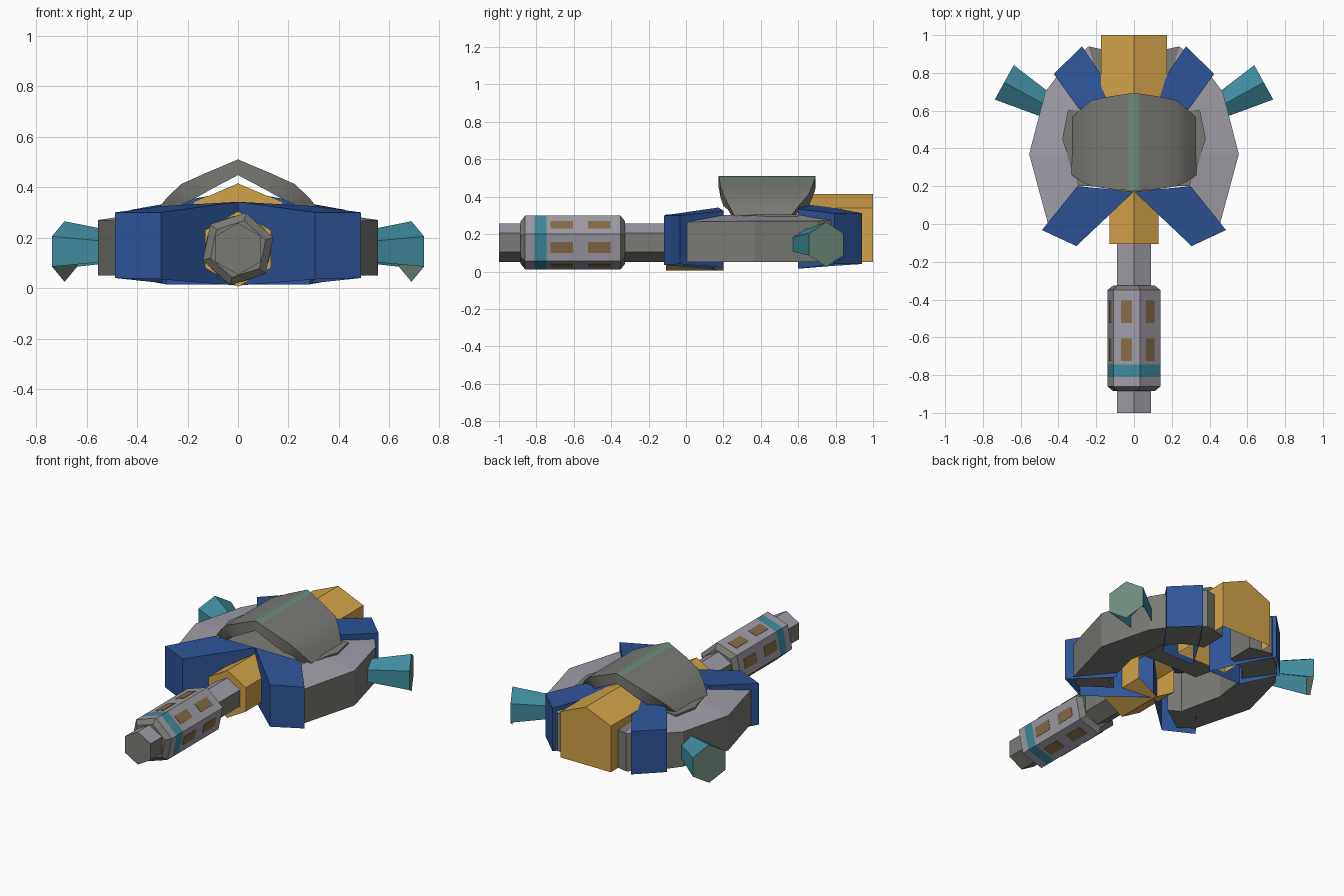
import bpy, bmesh, math
from mathutils import Vector

if "Cube" in bpy.data.objects:
    bpy.data.objects.remove(bpy.data.objects["Cube"])


def material(name, r, g, b):
    m = bpy.data.materials.new(name)
    lin = [((c / 255 + 0.055) / 1.055) ** 2.4 for c in (r, g, b)]
    m.diffuse_color = (*lin, 1)
    m.use_nodes = True
    m.node_tree.nodes["Principled BSDF"].inputs["Base Color"].default_value = m.diffuse_color
    return m


MATS = [material("warm_grey", 122, 122, 117), material("light_grey", 160, 157, 167),
        material("blue", 46, 84, 152), material("gold", 212, 164, 74),
        material("teal", 64, 140, 158), material("brown", 136, 108, 74),
        material("grey_green", 112, 140, 126)]
GREY, LIGHT, BLUE, GOLD, TEAL, BROWN, GREEN = range(7)


def build(name, verts, faces, rule, drop=None):
    """Mesh object; rule is a colour index or a function of (centre, normal).
    Faces for which drop(normal) is true are left open."""
    me = bpy.data.meshes.new(name)
    me.from_pydata([tuple(v) for v in verts], [], faces)
    bm = bmesh.new()
    bm.from_mesh(me)
    bmesh.ops.recalc_face_normals(bm, faces=bm.faces)
    if drop:
        bmesh.ops.delete(bm, geom=[f for f in bm.faces if drop(f.normal)], context='FACES')
    bm.to_mesh(me)
    bm.free()
    for m in MATS:
        me.materials.append(m)
    for p in me.polygons:
        p.material_index = rule(p.center, p.normal) if callable(rule) else rule
    ob = bpy.data.objects.new(name, me)
    bpy.context.collection.objects.link(ob)
    return ob


def loft(name, rings, rule, drop=None):
    """Skin equal-length closed rings and cap both ends."""
    n = len(rings[0])
    verts = [v for ring in rings for v in ring]
    faces = [list(range(n)), list(range(len(verts) - n, len(verts)))]
    for i in range(len(rings) - 1):
        for j in range(n):
            k = (j + 1) % n
            faces.append([i * n + j, i * n + k, (i + 1) * n + k, (i + 1) * n + j])
    return build(name, verts, faces, rule, drop)


def hex_ring(c, r, direction, rot=90):
    """Hexagon round a horizontal axis; rot is the angle of the first corner."""
    d = Vector(direction).normalized()
    side, up = Vector((-d.y, d.x, 0)), Vector((0, 0, 1))
    return [Vector(c) + r * (math.cos(math.radians(rot + 60 * i)) * side
                             + math.sin(math.radians(rot + 60 * i)) * up) for i in range(6)]


def slab(name, pts, bottoms, tops, rule, drop=None):
    return loft(name, [[(x, y, z) for (x, y), z in zip(pts, bottoms)],
                       [(x, y, z) for (x, y), z in zip(pts, tops)]], rule, drop)


AX = (0, -1, 0)
CZ = 0.155

# Barrel
loft("barrel", [hex_ring((0, y, CZ), 0.103, AX) for y in (-1.0, 0.0)],
     lambda c, n: LIGHT if n.z > 0.3 else GREY)

# Twisted sleeve with tapered ends and a teal band
profile = [(-0.885, 0.115), (-0.86, 0.147), (-0.81, 0.147), (-0.745, 0.147),
           (-0.35, 0.147), (-0.325, 0.115)]
loft("barrel_sleeve", [hex_ring((0, y, CZ), r, AX, 78) for y, r in profile],
     lambda c, n: GREY if abs(n.y) > 0.1 else TEAL if -0.81 < c.y < -0.745 else LIGHT)

# Brown sleeve windows: thin plates on each of the six sides
for i in range(6):
    a = math.radians(48 + 60 * i)
    out = Vector((math.cos(a), 0, math.sin(a)))
    tan = Vector((-out.z, 0, out.x))
    for y0 in (-0.725, -0.525):
        rings = []
        for d in (0.124, 0.1295):
            c = Vector((0, 0, CZ)) + out * d
            rings.append([c + tan * s + Vector((0, y, 0)) for s, y in
                          ((-0.03, y0), (0.03, y0), (0.03, y0 + 0.12), (-0.03, y0 + 0.12))])
        loft("sleeve_window", rings, BROWN)

# Gold collar and rear block, open where they meet the hollow body
loft("front_collar", [hex_ring((0, y, CZ), 0.15, AX) for y in (-0.107, 0.2)], GOLD,
     lambda n: n.y > 0.9)
house = [(-0.175, 0.05), (0.175, 0.05), (0.175, 0.34), (0, 0.415), (-0.175, 0.34)]
loft("rear_block", [[(x, y, z) for x, z in house] for y in (0.6, 1.0)], GOLD,
     lambda n: n.z < -0.9)

# Core plate under the canopy
slab("core_plate", [(-0.38, 0.45), (-0.36, 0.39), (-0.31, 0.2), (0.31, 0.2), (0.36, 0.39),
                    (0.38, 0.45), (0.35, 0.6), (-0.35, 0.6)],
     [0.24] * 8, [0.306, 0.306, 0.29, 0.29, 0.306, 0.306, 0.306, 0.306], GREY)

for s in (1, -1):
    tag = "right" if s > 0 else "left"

    # Curved side shell, its front end tucked inside the front arm
    outer = [(0.37, -0.06), (0.455, 0.0), (0.555, 0.37), (0.47, 0.70), (0.37, 0.83),
             (0.24, 0.94), (0.1, 0.91)]
    inner = [(0.2, 0.06), (0.27, 0.10), (0.33, 0.37), (0.30, 0.60), (0.24, 0.68),
             (0.18, 0.72), (0.1, 0.74)]
    wall_top = [0.26, 0.265, 0.27, 0.27, 0.28, 0.29, 0.29]
    rings = [[(s * a, b, 0.05), (s * a, b, t), (s * p, q, 0.302), (s * p, q, 0.05)]
             for (a, b), (p, q), t in zip(outer, inner, wall_top)]
    loft("side_shell_" + tag, rings,
         lambda c, n: LIGHT if n.z > 0.5 and c.y < 0.8 else GREY)

    # Blue clamp arms, hollow underneath
    front = [(0.305, -0.117), (0.487, -0.032), (0.30, 0.20), (0.0, 0.172)]
    slab("front_arm_" + tag, [(s * x, y) for x, y in front],
         [0.035, 0.04, 0.02, 0.01], [0.30, 0.30, 0.325, 0.342], BLUE,
         lambda n: n.z < -0.7 or (n.y > 0.9))
    rear = [(0.425, 0.795), (0.275, 0.94), (0.17, 0.785), (0.06, 0.6), (0.285, 0.6)]
    slab("rear_arm_" + tag, [(s * x, y) for x, y in rear],
         [0.04, 0.04, 0.03, 0.015, 0.015], [0.31, 0.312, 0.335, 0.375, 0.335], BLUE,
         lambda n: n.z < -0.7)

    # Flared side nozzle, open underneath
    d = Vector((s * 0.2, 0.11, 0))
    base = Vector((s * 0.487, 0.64, 0.145))
    loft("side_nozzle_" + tag,
         [hex_ring(base + d * t, r, d) for t, r in ((-0.2, 0.072), (0, 0.08), (1, 0.12))],
         lambda c, n, d=d: GREEN if n.dot(d.normalized()) > 0.9 else TEAL,
         lambda n: n.z < -0.4)

# Arched canopy with a green centre stripe: (x, z, front y, back y)
half = [(0.03, 0.497, 0.178, 0.690), (0.13, 0.455, 0.185, 0.675), (0.225, 0.412, 0.20, 0.655),
        (0.28, 0.36, 0.225, 0.61), (0.338, 0.29, 0.265, 0.555)]
arch = [(-x, z, f, b) for x, z, f, b in reversed(half)] + [(0, 0.51, 0.175, 0.692)] + half
rings = []
for x, z, f, b in arch:
    ix, iz = x * 0.8, z - 0.062 if abs(x) < 0.25 else z - 0.03
    rings.append([(x, f, z), (x, b, z), (ix, b, iz), (ix, f, iz)])
canopy = loft("canopy", rings,
              lambda c, n: GREEN if abs(c.x) < 0.03 and n.z > 0.5 else GREY)
bpy.context.view_layer.objects.active = canopy
canopy.select_set(True)
bpy.ops.object.shade_smooth_by_angle(angle=math.radians(50))
